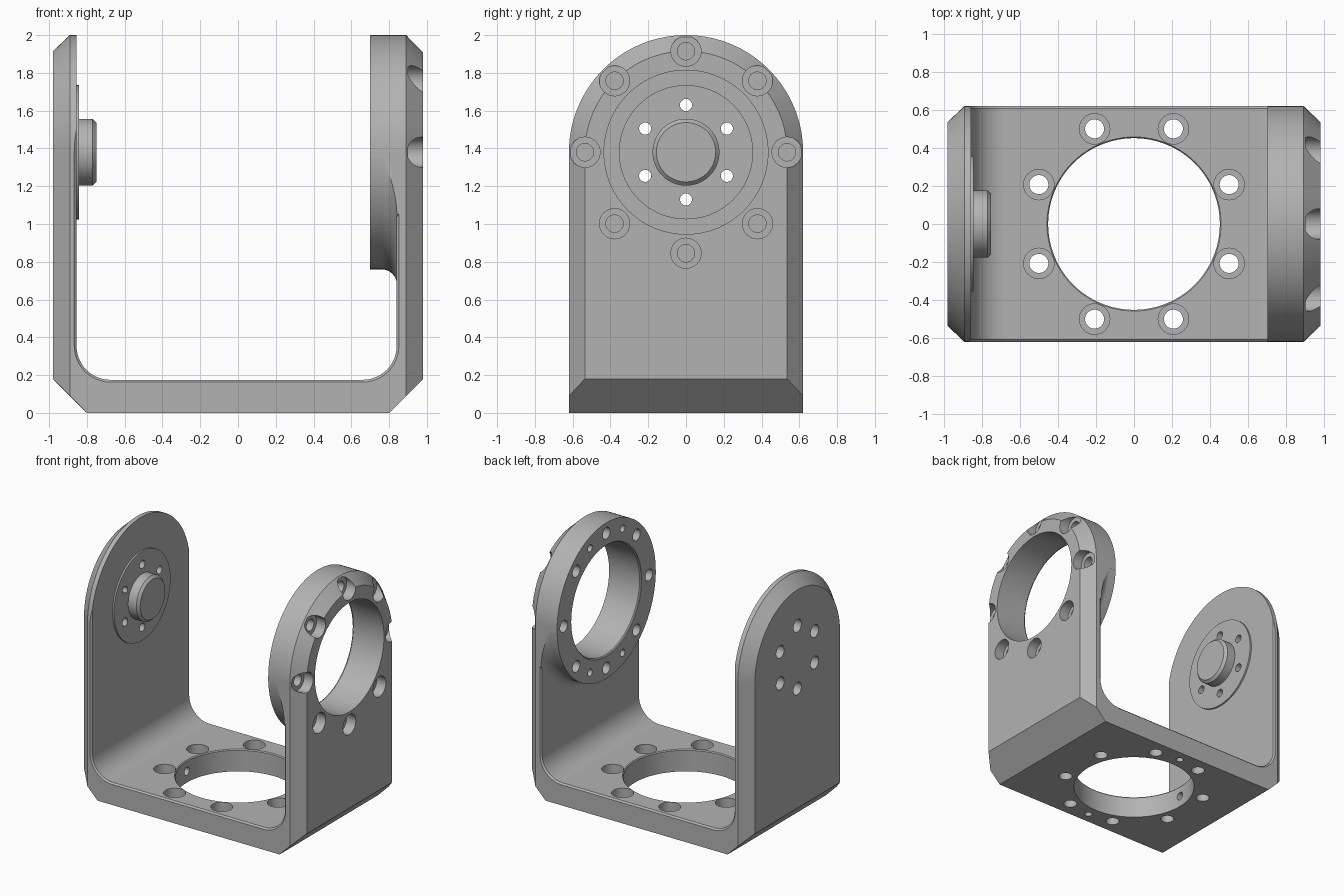
import bpy, bmesh, math
from math import sin, cos, pi, radians

if "Cube" in bpy.data.objects:
    bpy.data.objects.remove(bpy.data.objects["Cube"])

PZ = 1.38          # height of the pivot axis
metal = bpy.data.materials.new("grey metal")
metal.diffuse_color = (0.45, 0.45, 0.45, 1)
metal.use_nodes = True
metal.node_tree.nodes["Principled BSDF"].inputs["Base Color"].default_value = metal.diffuse_color


def loft(name, rings):
    """Closed solid from a list of equal-length point rings."""
    bm = bmesh.new()
    rows = [[bm.verts.new(p) for p in ring] for ring in rings]
    n = len(rows[0])
    for a, b in zip(rows, rows[1:]):
        for i in range(n):
            j = (i + 1) % n
            bm.faces.new((a[i], a[j], b[j], b[i]))
    bm.faces.new(rows[0][::-1])
    bm.faces.new(rows[-1])
    bmesh.ops.recalc_face_normals(bm, faces=bm.faces)
    me = bpy.data.meshes.new(name)
    bm.to_mesh(me)
    bm.free()
    me.materials.append(metal)
    ob = bpy.data.objects.new(name, me)
    bpy.context.collection.objects.link(ob)
    return ob


def revolve(name, profile, axis, centre=(0, 0), seg=32):
    """Turned solid; profile is (position on axis, radius)."""
    u, v = centre
    rings = []
    for t, r in profile:
        ring = []
        for i in range(seg):
            a = 2 * pi * i / seg
            p, q = u + r * cos(a), v + r * sin(a)
            ring.append((t, p, q) if axis == 'X' else (p, q, t))
        rings.append(ring)
    return loft(name, rings)


def boolean(target, tool, op='DIFFERENCE'):
    m = target.modifiers.new("bool", 'BOOLEAN')
    m.operation, m.solver, m.object = op, 'EXACT', tool
    bpy.context.view_layer.objects.active = target
    bpy.ops.object.modifier_apply(modifier=m.name)
    bpy.data.objects.remove(tool)


def arch(x, r):
    """Round-topped side outline of half-width r."""
    pts = [(x, -r, 0), (x, r, 0)]
    return pts + [(x, r * cos(pi * i / 64), PZ + r * sin(pi * i / 64)) for i in range(65)]


def u_shape(y, d):
    """Inside outline of the yoke, grown by d."""
    x0, x1, z0, R, N = -0.855, 0.84, 0.175, 0.18, 12
    pts = [(x0 - d, y, 2.5)]
    for cx, a0 in ((x0 + R, pi), (x1 - R, 1.5 * pi)):
        for i in range(N + 1):
            a = a0 + pi / 2 * i / N
            pts.append((cx + (R + d) * cos(a), y, z0 + R + (R + d) * sin(a)))
    return pts + [(x1 + d, y, 2.5)]


# Outer block of the yoke with chamfered outer sides
yoke = loft("yoke_bracket", [arch(-0.98, 0.535), arch(-0.89, 0.62),
                             arch(0.89, 0.62), arch(0.98, 0.535)])

# Chamfers on the bottom edges
for s in (-1, 1):
    tri = [(0.75, -0.05), (1.1, 0.3), (1.1, -0.05)]
    boolean(yoke, loft("wedge", [[(s * x, y, z) for x, z in tri] for y in (-1, 1)]))

# Space between the arms, leaving the bearing boss with its fillet
cavity = loft("cavity", [u_shape(-0.66, 0.052), u_shape(-0.608, 0),
                         u_shape(0.608, 0), u_shape(0.66, 0.052)])
boss_profile = [(0.70, 0.62)]
for i in range(11):
    t = pi / 2 * i / 10
    boss_profile.append((0.76 + 0.081 * sin(t), 0.70 - 0.08 * cos(t)))
boss_profile.append((0.95, 0.70))
rings = []
for x, r in boss_profile:
    ring = []
    for i in range(128):
        a = 2 * pi * i / 128
        rr = 0.78 if sin(a) > -1e-6 else r   # upper half is trimmed by the arch
        ring.append((x, rr * cos(a), PZ + rr * sin(a)))
    rings.append(ring)
boolean(cavity, loft("boss", rings))
boolean(yoke, cavity)

# Pivot pin and its raised disc on the left arm
boolean(yoke, revolve("pivot_pin", [(-0.90, 0.355), (-0.842, 0.355), (-0.842, 0.177),
                                    (-0.77, 0.177), (-0.75, 0.157)],
                      'X', (0, PZ), 96), 'UNION')

# Large bores in the bearing arm and the base
boolean(yoke, revolve("arm_bore", [(0.6, 0.442), (0.705, 0.442), (0.712, 0.434),
                                   (1.1, 0.434)], 'X', (0, PZ), 96))
boolean(yoke, revolve("base_bore", [(-0.1, 0.451), (0.167, 0.451), (0.176, 0.458),
                                    (0.3, 0.458)], 'Z', (0, 0), 96))

# Counterbored bolt holes in the arm and the base
for k in range(8):
    a = radians(45 * k)
    boolean(yoke, revolve("arm_bolt", [(0.6, 0.046), (0.90, 0.046), (0.90, 0.08),
                                       (1.1, 0.08)], 'X',
                          (0.535 * cos(a), PZ + 0.535 * sin(a))))
    a += radians(22.5)
    boolean(yoke, revolve("base_bolt", [(-0.1, 0.05), (0.09, 0.05), (0.09, 0.08),
                                        (0.3, 0.08)], 'Z',
                          (0.541 * cos(a), 0.541 * sin(a))))

# Screw holes around the pivot pin
for k in range(6):
    a = radians(90 + 60 * k)
    boolean(yoke, revolve("pin_screw", [(-1.1, 0.05), (-0.92, 0.05), (-0.92, 0.032),
                                        (-0.7, 0.032)], 'X',
                          (0.25 * cos(a), PZ + 0.25 * sin(a))))

# Small dowel holes in the boss face and under the base
for deg in (67.5, 112.5, 247.5, 292.5):
    a = radians(deg)
    boolean(yoke, revolve("arm_dowel", [(0.6, 0.028), (0.82, 0.028)], 'X',
                          (0.535 * cos(a), PZ + 0.535 * sin(a)), 24))
for s in (-1, 1):
    boolean(yoke, revolve("base_dowel", [(-0.1, 0.028), (0.1, 0.028)], 'Z',
                          (0, 0.535 * s), 24))

# Radial hole in the base bore
boolean(yoke, revolve("radial_hole", [(-0.75, 0.032), (-0.35, 0.032)], 'X', (0, 0.09), 24))

# Shading
bpy.ops.object.select_all(action='DESELECT')
yoke.select_set(True)
bpy.context.view_layer.objects.active = yoke
bpy.ops.object.shade_smooth_by_angle(angle=radians(25))
wn = yoke.modifiers.new("even_shading", 'WEIGHTED_NORMAL')
wn.keep_sharp = True
